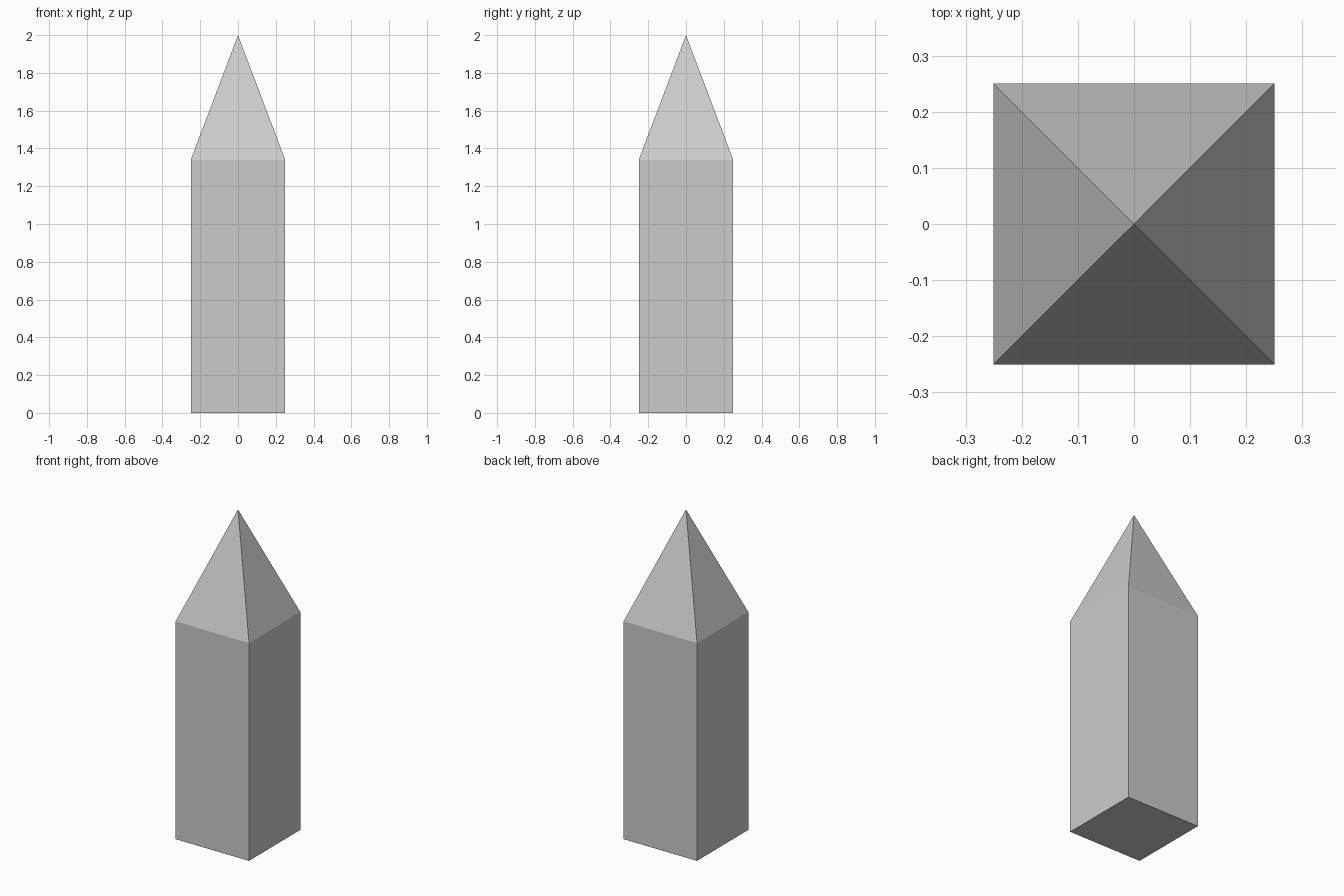
import bpy
import bmesh
from mathutils import Matrix, Vector

if "Cube" in bpy.data.objects:
    bpy.data.objects.remove(bpy.data.objects["Cube"])

WIDTH = 0.5
SHOULDER = 1.34
TIP = 2.0

bm = bmesh.new()

# Square shaft standing on the ground
bmesh.ops.create_cube(
    bm, size=1.0,
    matrix=Matrix.Translation((0, 0, SHOULDER / 2))
    @ Matrix.Diagonal((WIDTH, WIDTH, SHOULDER, 1.0)))

# Pointed cap: split the top face at its centre and raise the new vertex
top = max(bm.faces, key=lambda f: f.calc_center_median().z)
tip = bmesh.ops.poke(bm, faces=[top])["verts"][0]
tip.co = Vector((0, 0, TIP))

bmesh.ops.recalc_face_normals(bm, faces=bm.faces)
mesh = bpy.data.meshes.new("pointed_post")
bm.to_mesh(mesh)
bm.free()
bpy.context.collection.objects.link(bpy.data.objects.new("pointed_post", mesh))
